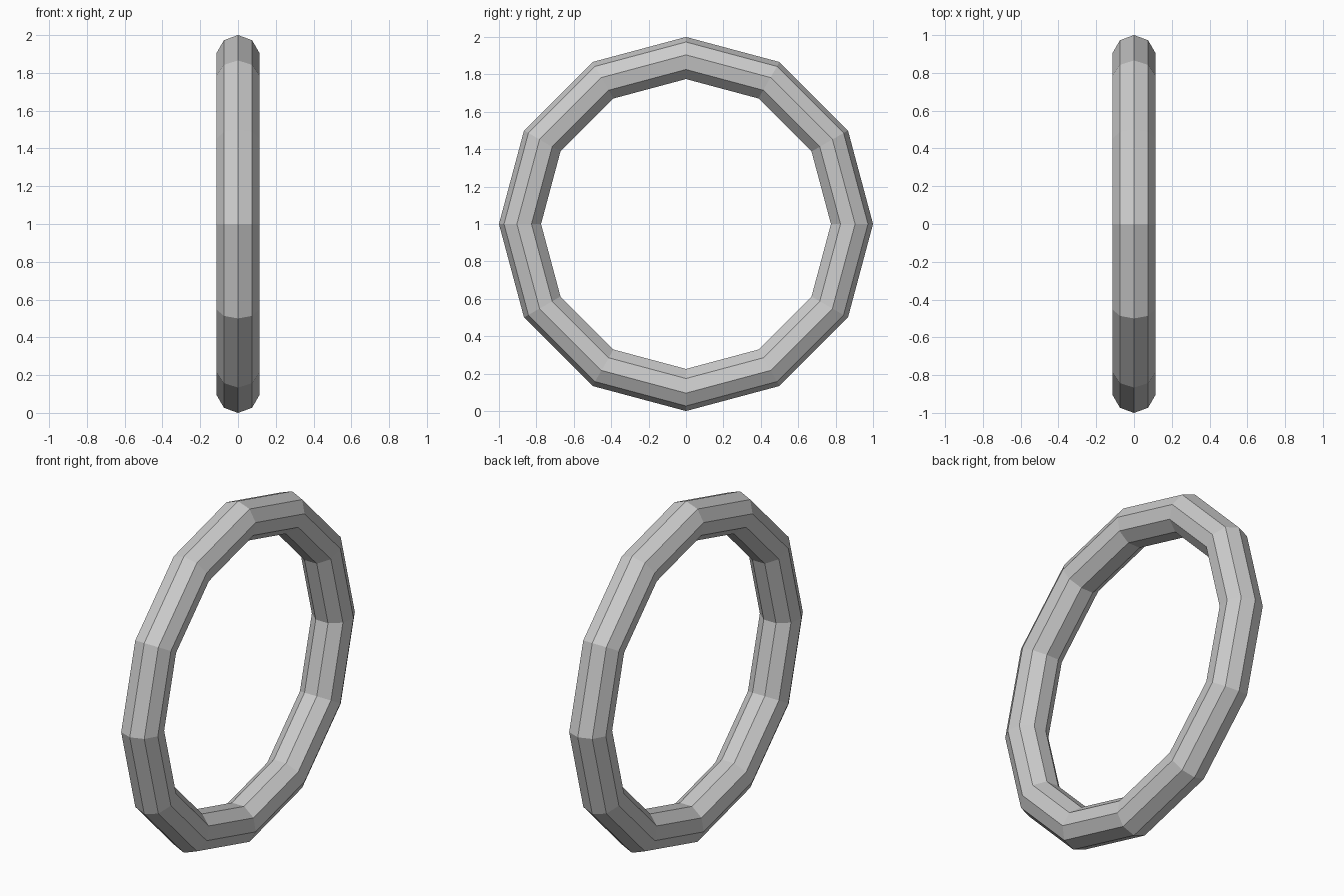
import bpy
import math

if "Cube" in bpy.data.objects:
    bpy.data.objects.remove(bpy.data.objects["Cube"])

OUTER = 1.0      # outer radius of the ring
TUBE = 0.116     # radius of the tube

# Low-poly ring: 12 segments round, nine-sided tube, standing upright facing x
bpy.ops.mesh.primitive_torus_add(
    major_segments=12, minor_segments=9,
    major_radius=OUTER - TUBE, minor_radius=TUBE,
    location=(0, 0, OUTER), rotation=(0, math.pi / 2, 0))
ring = bpy.context.object
ring.name = "ring"
bpy.ops.object.transform_apply(location=False, rotation=True, scale=False)
bpy.ops.object.shade_flat()
